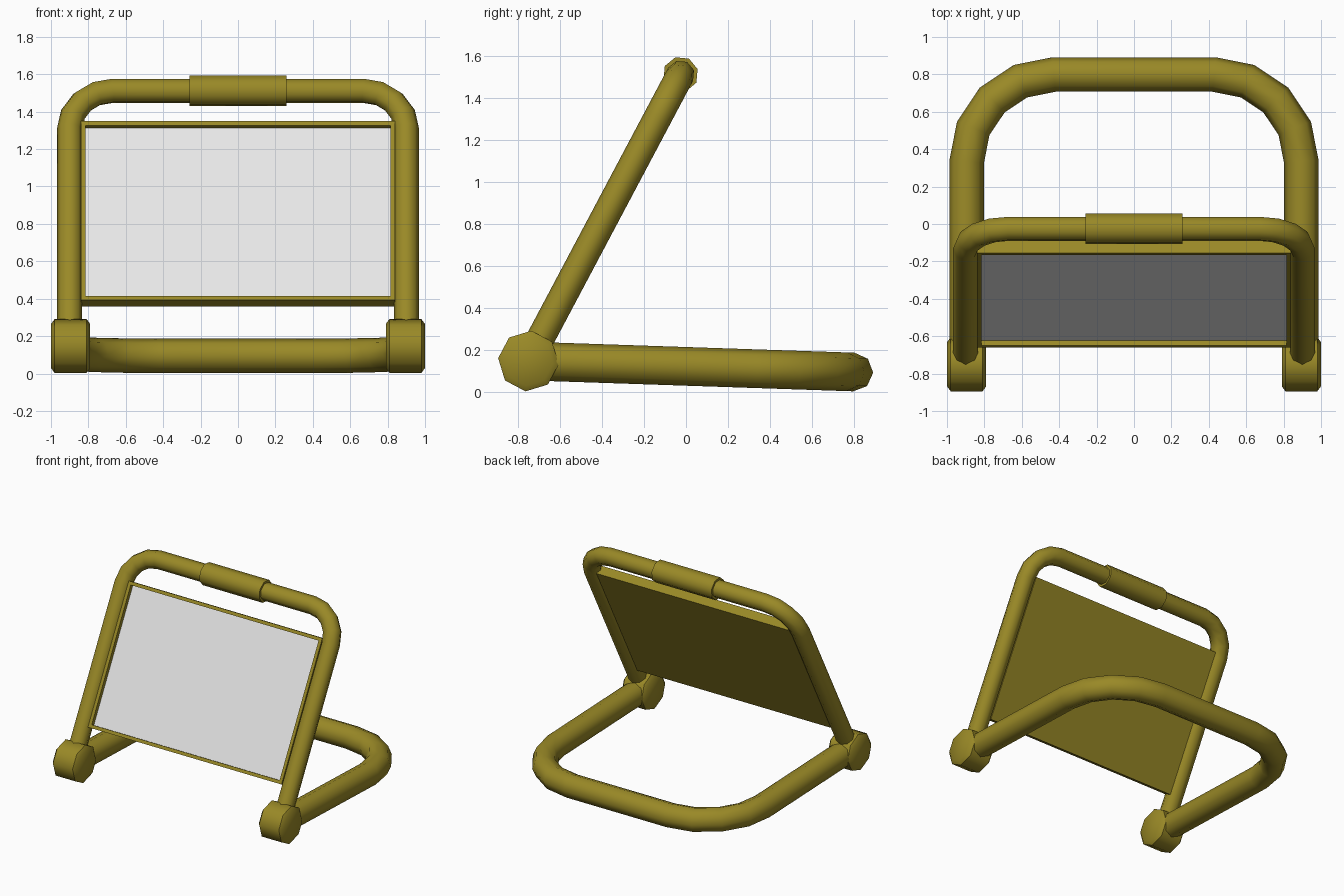
import bpy, bmesh, math
from mathutils import Matrix, Vector

if "Cube" in bpy.data.objects:
    bpy.data.objects.remove(bpy.data.objects["Cube"])


def material(name, rgb):
    m = bpy.data.materials.new(name)
    m.diffuse_color = (*rgb, 1)
    m.use_nodes = True
    m.node_tree.nodes["Principled BSDF"].inputs["Base Color"].default_value = m.diffuse_color
    return m


GOLD = material("olive_gold", (0.32, 0.25, 0.02))
WHITE = material("screen_white", (0.8, 0.8, 0.8))
SIDES = 8
PIVOT = Vector((0, -0.75, 0.147))


def plane_frame(angle):
    """Local x = world x, local y tilted up by angle, local z = plane normal."""
    return Matrix.Translation(PIVOT) @ Matrix.Rotation(angle, 4, 'X')


TILT = math.radians(62.05)
UPPER = plane_frame(TILT)
LOWER = plane_frame(math.radians(-1.93))


def finish(bm, name, mat, frame=None, sharp=50):
    bmesh.ops.recalc_face_normals(bm, faces=bm.faces)
    if frame:
        bm.transform(frame)
    me = bpy.data.meshes.new(name)
    bm.to_mesh(me)
    bm.free()
    me.polygons.foreach_set("use_smooth", [True] * len(me.polygons))
    me.set_sharp_from_angle(angle=math.radians(sharp))
    me.materials.append(mat)
    ob = bpy.data.objects.new(name, me)
    bpy.context.collection.objects.link(ob)
    return ob


def skin(bm, rings):
    """Join rings of points into a capped tube."""
    rows = [[bm.verts.new(p) for p in ring] for ring in rings]
    for a, b in zip(rows, rows[1:]):
        for i in range(SIDES):
            j = (i + 1) % SIDES
            bm.faces.new((a[i], a[j], b[j], b[i]))
    bm.faces.new(rows[0])
    bm.faces.new(rows[-1])


def bent_tube(name, half_w, length, bend, r, frame):
    """U-shaped octagonal tube lying in the local xy plane."""
    right = [Vector((half_w, 0, 0))]
    for i in range(5):
        a = math.radians(22.5 * i)
        right.append(Vector((half_w - bend + bend * math.cos(a),
                             length - bend + bend * math.sin(a), 0)))
    path = right + [Vector((-p.x, p.y, 0)) for p in reversed(right)]
    rings = []
    for i, p in enumerate(path):
        d_in = (p - path[max(i - 1, 0)]).normalized()
        d_out = (path[min(i + 1, len(path) - 1)] - p).normalized()
        t = (d_in + d_out).normalized()
        miter = 1 / t.dot(d_out if d_out.length else d_in)
        side = Vector((t.y, -t.x, 0)) * miter
        rings.append([p + r * (side * math.cos(k * math.tau / SIDES)
                               + Vector((0, 0, math.sin(k * math.tau / SIDES))))
                      for k in range(SIDES)])
    bm = bmesh.new()
    skin(bm, rings)
    return finish(bm, name, GOLD, frame)


def turned(name, profile, turn, frame):
    """Octagonal solid around the local x axis from (x, radius) pairs."""
    bm = bmesh.new()
    skin(bm, [[Vector((x, r * math.cos(turn + k * math.tau / SIDES),
                       r * math.sin(turn + k * math.tau / SIDES)))
               for k in range(SIDES)] for x, r in profile])
    return finish(bm, name, GOLD, frame)


# Tubes: ground loop and leaning frame
bent_tube("base_tube", 0.895, 1.55, 0.467, 0.092, LOWER)
bent_tube("upright_tube", 0.90, 1.545, 0.231, 0.067, UPPER)

# Grip sleeve on the top bar
turned("grip_sleeve", [(-0.26, 0.085), (0.26, 0.085)], 0,
       UPPER @ Matrix.Translation((0, 1.545, 0)))

# Hinge hubs with chamfered ends
for side, s in (("left", -1), ("right", 1)):
    turned("hinge_hub_" + side,
           [(s * 0.79, 0.118), (s * 0.81, 0.145), (s * 0.98, 0.145), (s * 1.0, 0.118)],
           math.pi / 8, UPPER)

# Panel housing with a recessed front
W, LOW, HIGH, T, RIM, DEPTH = 0.84, 0.26, 1.341, 0.037, 0.035, 0.03
bm = bmesh.new()
bmesh.ops.create_cube(bm, size=1, matrix=Matrix.Translation((0, (LOW + HIGH) / 2, 0))
                      @ Matrix.Diagonal((2 * W, HIGH - LOW, 2 * T, 1)))
front = max(bm.faces, key=lambda f: f.calc_center_median().z)
bmesh.ops.inset_region(bm, faces=[front], thickness=RIM)
inner = bmesh.ops.extrude_discrete_faces(bm, faces=[front])["faces"][0]
for v in inner.verts:
    v.co.z -= DEPTH
panel = finish(bm, "screen_panel", GOLD, UPPER, 30)

# The recessed floor is the white screen
panel.data.materials.append(WHITE)
normal = UPPER.to_3x3() @ Vector((0, 0, 1))
for f in panel.data.polygons:
    if f.normal.dot(normal) > 0.9 and abs((UPPER.inverted() @ f.center).z - (T - DEPTH)) < 0.005:
        f.material_index = 1
